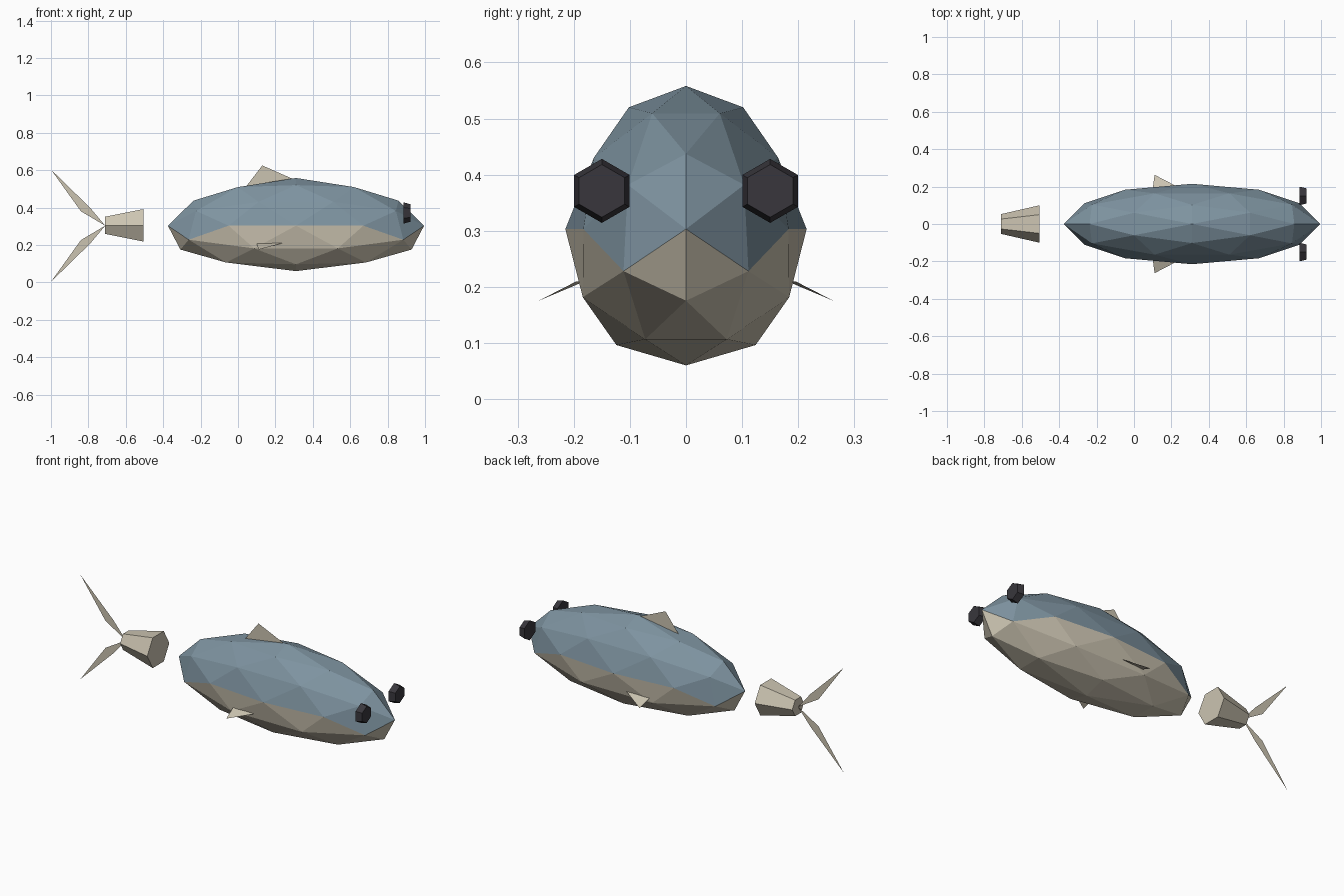
import bpy, bmesh, math
from mathutils import Matrix

cube = bpy.data.objects.get("Cube")
if cube:
    bpy.data.objects.remove(cube)


def material(name, rgb):
    m = bpy.data.materials.new(name)
    m.use_nodes = True
    m.diffuse_color = (*rgb, 1)
    m.node_tree.nodes["Principled BSDF"].inputs["Base Color"].default_value = (*rgb, 1)
    return m


BLUE = material("slate blue", (0.21, 0.295, 0.355))
BEIGE = material("pale beige", (0.60, 0.55, 0.44))
BLACK = material("near black", (0.04, 0.037, 0.045))


def add_object(name, bm, *mats):
    mesh = bpy.data.meshes.new(name)
    bm.to_mesh(mesh)
    bm.free()
    for m in mats:
        mesh.materials.append(m)
    obj = bpy.data.objects.new(name, mesh)
    bpy.context.collection.objects.link(obj)


def flat_fin(name, points):
    bm = bmesh.new()
    bm.faces.new([bm.verts.new(p) for p in points])
    add_object(name, bm, BEIGE)


def hex_frustum(name, mat, centre, r_back, r_front, length, turn):
    """Six-sided tapered block lying along x."""
    bm = bmesh.new()
    bmesh.ops.create_cone(bm, cap_ends=True, segments=6, radius1=r_back,
                          radius2=r_front, depth=length)
    bm.transform(Matrix.Translation(centre) @ Matrix.Rotation(turn, 4, "X")
                 @ Matrix.Rotation(math.pi / 2, 4, "Y"))
    add_object(name, bm, mat)


MID = 0.303  # height of the widest line

# Body: faceted ball with edges centred on each axis, blue back and beige belly
bm = bmesh.new()
bmesh.ops.create_icosphere(bm, subdivisions=2, radius=1)
bm.transform(Matrix.Rotation(math.pi / 2, 4, "Z")
             @ Matrix.Rotation(-math.atan(0.618034), 4, "Y"))
for f in bm.faces:
    f.material_index = 0 if f.calc_center_median().z > -0.01 else 1
for v in bm.verts:
    x, y, z = v.co
    taper = 1 - 0.115 * z
    v.co = (0.31 + 0.685 * x * taper, 0.215 * y * taper,
            MID + z * (0.255 if z > 0 else 0.243))
add_object("body", bm, BLUE, BEIGE)

# Back fin
flat_fin("dorsal_fin", [(0.03, 0, 0.495), (0.3, 0, 0.55), (0.13, 0, 0.625)])

# Side fins and eyes
for side, s in (("left", 1), ("right", -1)):
    flat_fin(side + "_side_fin", [(0.10, 0.185 * s, 0.208), (0.24, 0.195 * s, 0.21),
                                  (0.11, 0.263 * s, 0.175)])
    hex_frustum(side + "_eye", BLACK, (0.903, 0.15 * s, 0.371), 0.057, 0.047, 0.036,
                math.pi / 2)

# Tail block and forked tail
hex_frustum("tail_base", BEIGE, (-0.608, 0, 0.305), 0.053, 0.1, 0.205, 0)
for name, s in (("upper_tail_fin", 1), ("lower_tail_fin", -1)):
    outline = [(-0.71, 0), (-0.79, 0.095), (-1, 0.3), (-0.84, 0.077)]
    flat_fin(name, [(x, 0, 0.303 + s * z) for x, z in outline])
